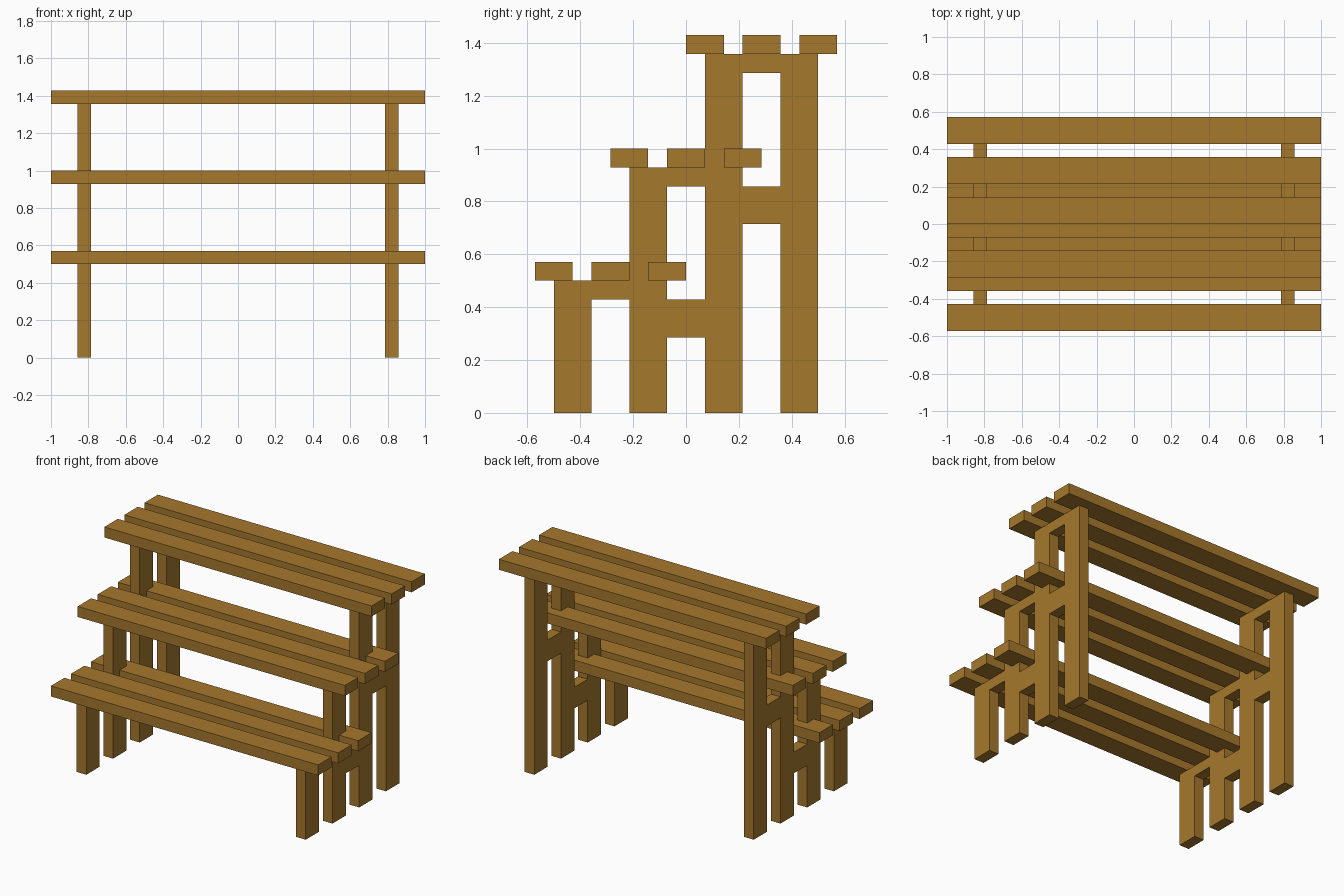
import bpy
import bmesh
import math
from mathutils import Matrix

if "Cube" in bpy.data.objects:
    bpy.data.objects.remove(bpy.data.objects["Cube"], do_unlink=True)

U = 1 / 14  # board thickness; every size is a multiple of it

wood = bpy.data.materials.new("brown wood")
wood.use_nodes = True
colour = (0.38, 0.188, 0.026, 1)
wood.diffuse_color = colour
wood.node_tree.nodes["Principled BSDF"].inputs["Base Color"].default_value = colour


def add_object(name, mesh):
    obj = bpy.data.objects.new(name, mesh)
    bpy.context.collection.objects.link(obj)
    mesh.materials.clear()
    mesh.materials.append(wood)
    return obj


def plank(name, y, z):
    """Full-length board, 2 units deep and 1 thick, from its front bottom edge."""
    mesh = bpy.data.meshes.new(name)
    bm = bmesh.new()
    bmesh.ops.create_cube(bm, size=1, matrix=Matrix.Translation((0, (y + 1) * U, (z + 0.5) * U))
                          @ Matrix.Diagonal((2, 2 * U, U, 1)))
    bm.to_mesh(mesh)
    bm.free()
    add_object(name, mesh)


def side_frame_mesh(loops):
    """Fill the (y, z) outline, less its holes, and extrude it along x."""
    curve = bpy.data.curves.new("frame_profile", "CURVE")
    curve.dimensions = "2D"
    curve.fill_mode = "BOTH"
    curve.extrude = U / 2
    for loop in loops:
        spline = curve.splines.new("POLY")
        spline.points.add(len(loop) - 1)
        for point, (y, z) in zip(spline.points, loop):
            point.co = (y * U, z * U, 0, 1)
        spline.use_cyclic_u = True
    helper = bpy.data.objects.new("frame_profile", curve)
    bpy.context.collection.objects.link(helper)
    graph = bpy.context.evaluated_depsgraph_get()
    mesh = bpy.data.meshes.new_from_object(helper.evaluated_get(graph))
    bpy.data.objects.remove(helper, do_unlink=True)
    bpy.data.curves.remove(curve)
    # Weld the caps to the walls and stand the profile upright
    bm = bmesh.new()
    bm.from_mesh(mesh)
    bmesh.ops.remove_doubles(bm, verts=bm.verts, dist=1e-4)
    bmesh.ops.recalc_face_normals(bm, faces=bm.faces)
    bm.transform(Matrix.Rotation(math.pi / 2, 4, "Z") @ Matrix.Rotation(math.pi / 2, 4, "X"))
    for face in bm.faces:
        face.smooth = False
    bm.to_mesh(mesh)
    bm.free()
    return mesh


# Stepped side frames: four posts joined by rails, with two enclosed openings
outline = [(-7, 0), (-7, 7), (-3, 7), (-3, 13), (1, 13), (1, 19), (7, 19), (7, 0),
           (5, 0), (5, 10), (3, 10), (3, 0), (1, 0), (1, 4), (-1, 4), (-1, 0),
           (-3, 0), (-3, 6), (-5, 6), (-5, 0)]
lower_opening = [(-1, 6), (1, 6), (1, 12), (-1, 12)]
upper_opening = [(3, 12), (5, 12), (5, 18), (3, 18)]
frame = side_frame_mesh([outline, lower_opening, upper_opening])
for side, x in (("left", 11.5), ("right", -11.5)):
    add_object(side + "_side_frame", frame.copy()).location.x = x * U
bpy.data.meshes.remove(frame)

# Three shelves of three spaced planks, each set higher and further back
for level, (y, z) in {"lower": (-8, 7), "middle": (-4, 13), "upper": (0, 19)}.items():
    for i, place in enumerate(("front", "centre", "back")):
        plank(f"{level}_shelf_{place}_plank", y + 3 * i, z)
